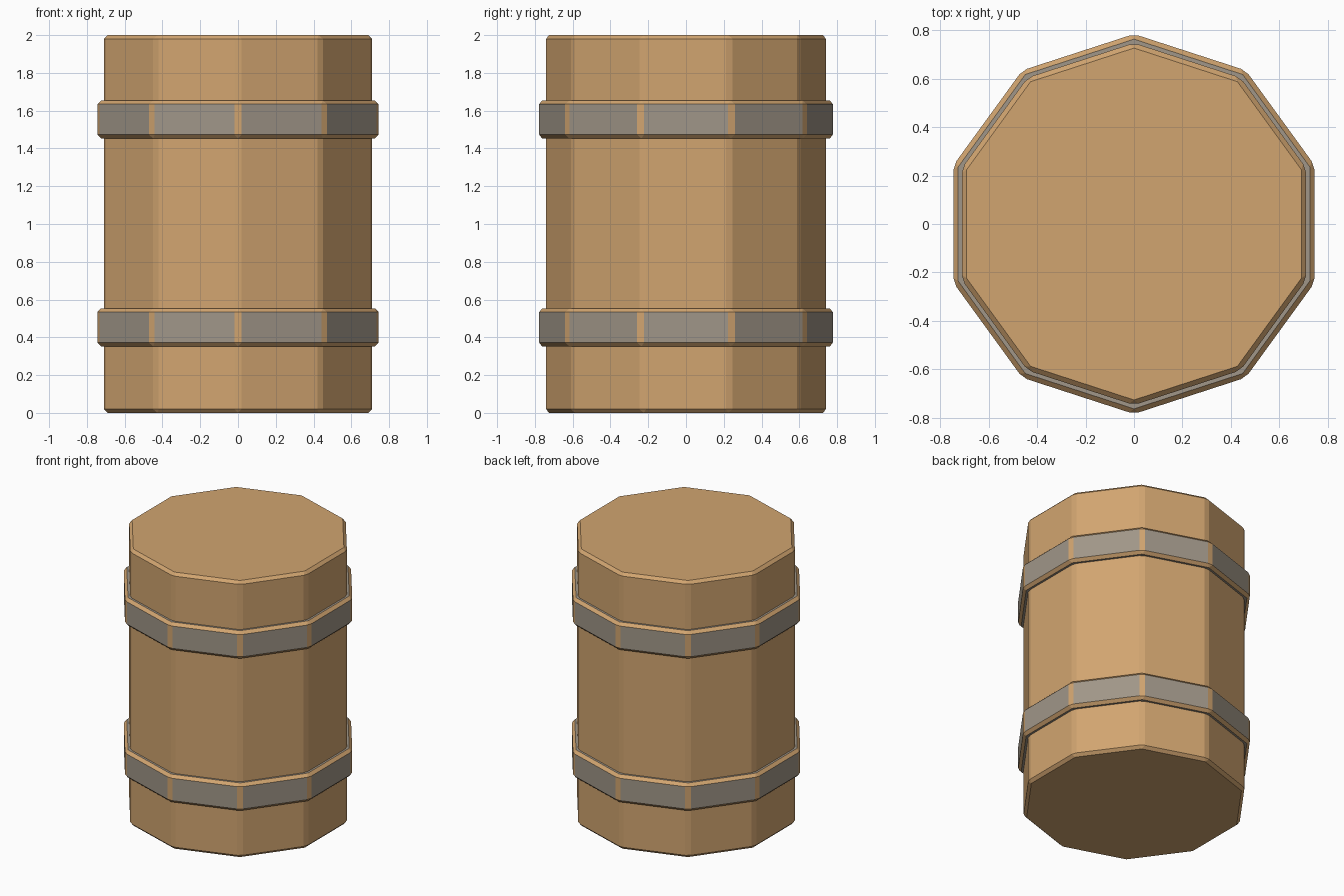
import bpy, math

if "Cube" in bpy.data.objects:
    bpy.data.objects.remove(bpy.data.objects["Cube"])


def material(name, color):
    m = bpy.data.materials.new(name)
    m.diffuse_color = (*color, 1)
    m.use_nodes = True
    m.node_tree.nodes["Principled BSDF"].inputs["Base Color"].default_value = m.diffuse_color
    return m


wood = material("wood", (0.64, 0.375, 0.162))
iron = material("grey_iron", (0.352, 0.305, 0.246))


def decagon(name, apothem, z0, z1, main):
    # ten-sided drum with one corner facing the front; bevels are always wood
    bpy.ops.mesh.primitive_cylinder_add(
        vertices=10, radius=apothem / math.cos(math.pi / 10),
        depth=z1 - z0, location=(0, 0, (z0 + z1) / 2))
    ob = bpy.context.object
    ob.name = name
    ob.data.materials.append(wood)
    ob.data.materials.append(iron)
    for p in ob.data.polygons:
        p.material_index = main
        p.use_smooth = False
    bev = ob.modifiers.new("chamfer", 'BEVEL')
    bev.width = 0.02
    bev.segments = 1
    bev.limit_method = 'ANGLE'
    bev.angle_limit = math.radians(30)
    bev.material = 0
    return ob


# barrel body
decagon("barrel_body", 0.71, 0.0, 2.0, 0)

# two hoops
decagon("lower_hoop", 0.745, 0.352, 0.553, 1)
decagon("upper_hoop", 0.745, 1.453, 1.654, 1)
